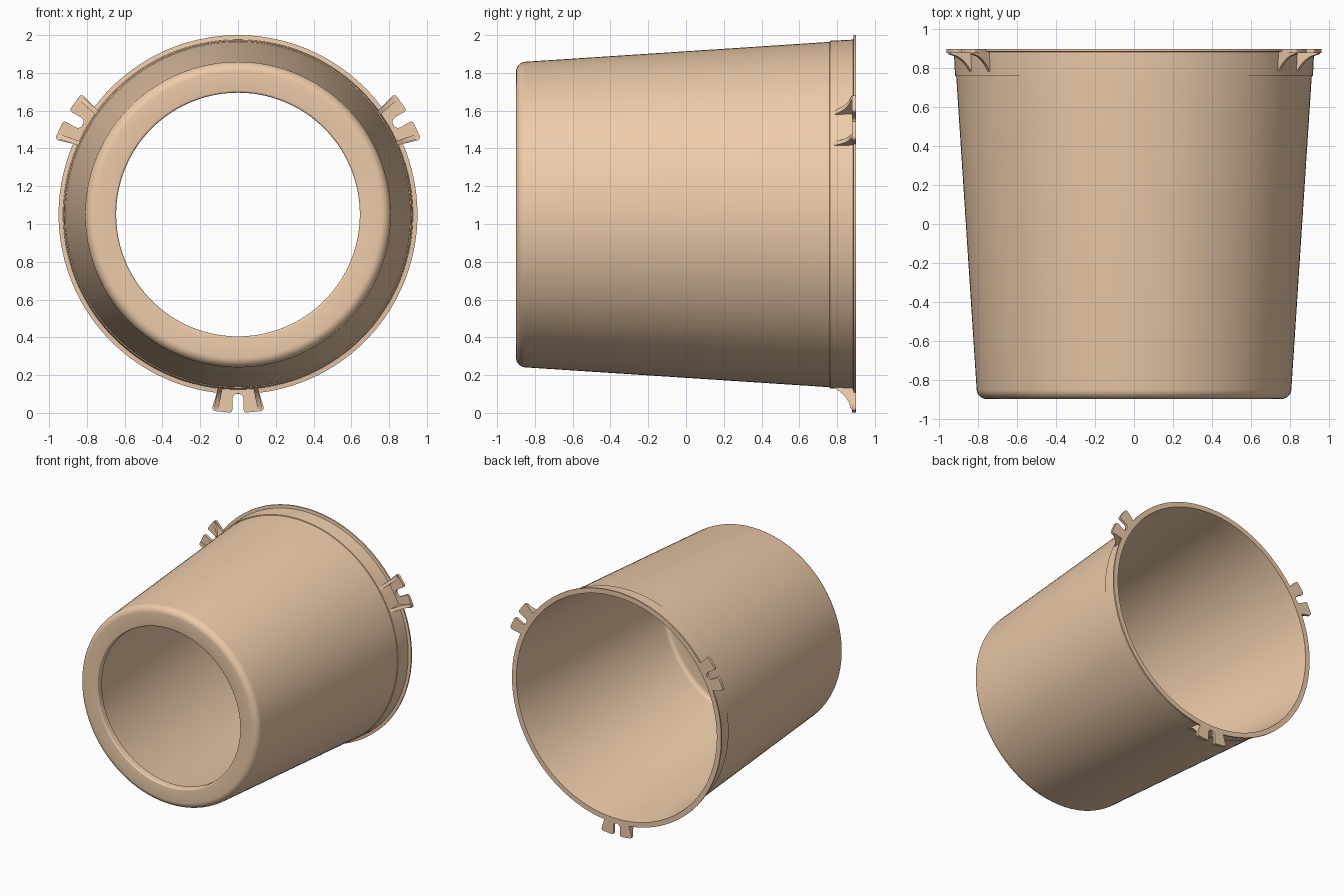
import bpy, bmesh
from math import sin, cos, pi, radians
from mathutils import Vector

if "Cube" in bpy.data.objects:
    bpy.data.objects.remove(bpy.data.objects["Cube"])

CZ = 1.05          # height of the bucket's axis, which runs along y
SEG = 144

mat = bpy.data.materials.new("tan_plastic")
mat.diffuse_color = (0.85, 0.60, 0.40, 1)
mat.use_nodes = True
mat.node_tree.nodes["Principled BSDF"].inputs["Base Color"].default_value = mat.diffuse_color


def finish(bm, name, angle=30):
    bmesh.ops.recalc_face_normals(bm, faces=bm.faces)
    me = bpy.data.meshes.new(name)
    bm.to_mesh(me)
    bm.free()
    me.materials.append(mat)
    ob = bpy.data.objects.new(name, me)
    bpy.context.collection.objects.link(ob)
    bpy.ops.object.select_all(action='DESELECT')
    ob.select_set(True)
    bpy.context.view_layer.objects.active = ob
    bpy.ops.object.shade_smooth_by_angle(angle=radians(angle))
    return ob


def arc(cx, cy, r, a0, a1, n=6):
    return [(cx + r * cos(radians(a0 + (a1 - a0) * i / n)),
             cy + r * sin(radians(a0 + (a1 - a0) * i / n))) for i in range(n + 1)]


def lathe(name, profile):
    bm = bmesh.new()
    rings = [[bm.verts.new((r * cos(2 * pi * s / SEG), y, CZ + r * sin(2 * pi * s / SEG)))
              for s in range(SEG)] for r, y in profile]
    for a, b in zip(rings, rings[1:] + rings[:1]):
        for s in range(SEG):
            t = (s + 1) % SEG
            bm.faces.new((a[s], a[t], b[t], b[s]))
    return finish(bm, name)


def prism(bm, pts, offset):
    face = bm.faces.new([bm.verts.new(p) for p in pts])
    ext = bmesh.ops.extrude_face_region(bm, geom=[face])
    bmesh.ops.translate(bm, vec=offset,
                        verts=[v for v in ext['geom'] if isinstance(v, bmesh.types.BMVert)])


# Hollow tapered bucket: (radius, y) section, from the hole round the outside and back inside
outer = (arc(0.657, -0.888, 0.012, 180, 270, 4)
         + arc(0.757, -0.848, 0.052, 270, 356, 8)
         + [(0.914, 0.76), (0.920, 0.762), (0.926, 0.885), (0.95, 0.888), (0.95, 0.90)])
inner = [(0.910, 0.90), (0.896, 0.76)] + arc(0.757, -0.81, 0.035, 356, 270, 5) + [(0.645, -0.845)]
lathe("bucket_shell", outer + inner)

# Half of the slotted tab outline: (sideways, outward) from slot to root
half = (arc(0, 0.978, 0.03, -90, 0, 6)[1:]
        + arc(0.045, 1.033, 0.015, 180, 90, 4)
        + arc(0.118, 1.023, 0.018, 80, -15, 5)
        + [(0.108, 0.93)])
outline = [(-u, v) for u, v in reversed(half)] + [(0, 0.948)] + half

# Concave gusset: (outward, y)
gusset = [(0.912, 0.775), (0.935, 0.812), (0.96, 0.84), (0.99, 0.861),
          (1.03, 0.874), (1.03, 0.885), (0.912, 0.885)]

for name, deg in (("bottom", -90), ("right", 30), ("left", 150)):
    a = radians(deg)
    out, side = Vector((cos(a), 0, sin(a))), Vector((-sin(a), 0, cos(a)))

    def place(u, v, y):
        return Vector((0, y, CZ)) + out * v + side * u

    # Slotted tab plate
    bm = bmesh.new()
    prism(bm, [place(u, v, 0.90) for u, v in outline], Vector((0, -0.022, 0)))
    finish(bm, name + "_tab")

    # Pair of gussets splayed along the tab edges
    bm = bmesh.new()
    for s in (1, -1):
        prism(bm, [place(s * (0.082 + 0.2 * (v - 0.92)), v, y) for v, y in gusset],
              side * (s * 0.025))
    finish(bm, name + "_tab_gussets")
